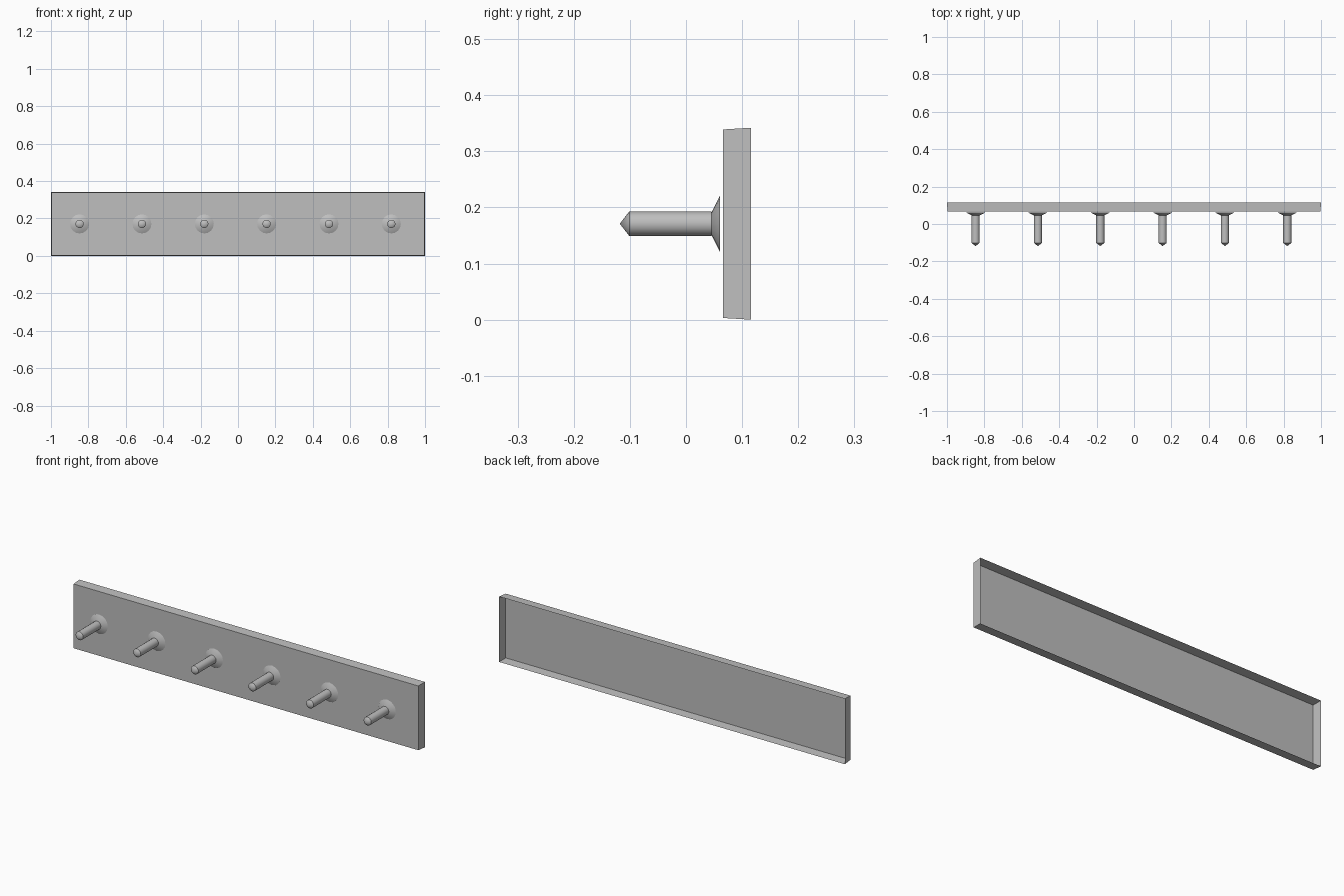
import bpy, bmesh, math

cube = bpy.data.objects.get("Cube")
if cube:
    bpy.data.objects.remove(cube, do_unlink=True)

grey = bpy.data.materials.new("light grey")
grey.use_nodes = True
colour = (0.52, 0.52, 0.52, 1)
grey.diffuse_color = colour
grey.node_tree.nodes["Principled BSDF"].inputs["Base Color"].default_value = colour

MID = 0.171


def add_object(name, bm):
    mesh = bpy.data.meshes.new(name)
    bm.to_mesh(mesh)
    bm.free()
    mesh.materials.append(grey)
    obj = bpy.data.objects.new(name, mesh)
    bpy.context.collection.objects.link(obj)
    return obj


def turned(name, x, profile, sides=16):
    """Surface of revolution along y; profile holds (radius, y) pairs."""
    bm = bmesh.new()
    rings = []
    for r, y in profile:
        ring = []
        for i in range(sides):
            a = 2 * math.pi * i / sides
            ring.append(bm.verts.new((x + r * math.cos(a), y, MID + r * math.sin(a))))
        rings.append(ring)
    for a, b in zip(rings, rings[1:]):
        for i in range(sides):
            j = (i + 1) % sides
            bm.faces.new((a[i], a[j], b[j], b[i]))
    bmesh.ops.remove_doubles(bm, verts=bm.verts, dist=0.0001)
    bmesh.ops.recalc_face_normals(bm, faces=bm.faces)
    obj = add_object(name, bm)
    bpy.ops.object.select_all(action="DESELECT")
    obj.select_set(True)
    bpy.context.view_layer.objects.active = obj
    bpy.ops.object.shade_smooth_by_angle(angle=math.radians(35))
    return obj


# Shallow backboard, open at the rear, tapering slightly to the front
bm = bmesh.new()
bmesh.ops.create_cube(bm, size=1)
for v in bm.verts:
    front = v.co.y < 0
    inset = 0.003 if front else 0
    v.co.x *= 2 * (1 - inset)
    v.co.z = MID + v.co.z * 2 * (MID - inset)
    v.co.y = 0.066 if front else 0.116
rear = [f for f in bm.faces if f.normal.y > 0.9 or all(v.co.y > 0.1 for v in f.verts)]
bmesh.ops.delete(bm, geom=rear, context="FACES_ONLY")
bmesh.ops.recalc_face_normals(bm, faces=bm.faces)
board = add_object("backboard", bm)

# Row of six pegs with flared collars
for n in range(6):
    x = -0.847 + n / 3
    turned(f"peg_{n + 1}", x, [(0, -0.118), (0.022, -0.101), (0.022, 0.045), (0, 0.045)])
    turned(f"collar_{n + 1}", x, [(0, 0.045), (0.019, 0.045), (0.051, 0.061), (0, 0.061)])
